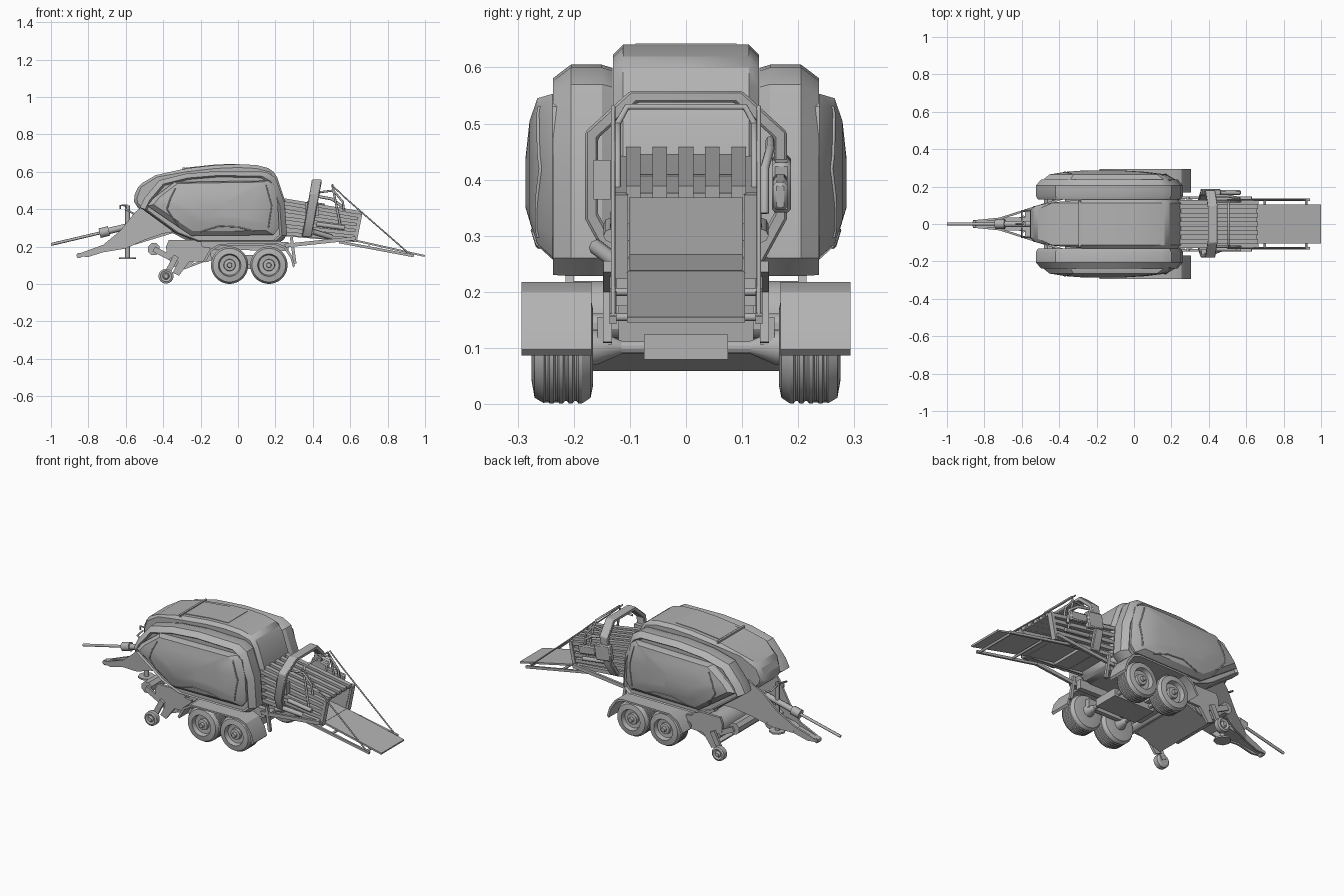
import bpy, bmesh, math
from mathutils import Vector
from mathutils.bvhtree import BVHTree

default = bpy.data.objects.get("Cube")
if default:
    bpy.data.objects.remove(default)

grey = bpy.data.materials.new("plain grey")
grey.use_nodes = True
tone = (0.45, 0.45, 0.45, 1)
grey.diffuse_color = tone
grey.node_tree.nodes["Principled BSDF"].inputs["Base Color"].default_value = tone


def finish(obj, mirror=False, bevel=0):
    bpy.context.collection.objects.link(obj)
    obj.data.materials.append(grey)
    if bevel:
        mod = obj.modifiers.new("bevel", "BEVEL")
        mod.width, mod.segments, mod.limit_method = bevel, 1, "ANGLE"
    if mirror:
        mod = obj.modifiers.new("mirror", "MIRROR")
        mod.use_axis = (False, True, False)
    return obj


def loft(name, rings, closed=False, **opts):
    """Skin a list of equal rings; cap the ends unless the loft is closed."""
    bm = bmesh.new()
    rows = [[bm.verts.new(p) for p in ring] for ring in rings]
    pairs = list(zip(rows, rows[1:])) + ([(rows[-1], rows[0])] if closed else [])
    for a, b in pairs:
        for i in range(len(a)):
            j = (i + 1) % len(a)
            bm.faces.new((a[i], a[j], b[j], b[i]))
    if not closed:
        bm.faces.new(rows[0])
        bm.faces.new(rows[-1])
    bmesh.ops.recalc_face_normals(bm, faces=bm.faces)
    mesh = bpy.data.meshes.new(name)
    bm.to_mesh(mesh)
    bm.free()
    return finish(bpy.data.objects.new(name, mesh), **opts)


def prism(name, outline, y0, y1, **opts):
    return loft(name, [[(x, y, z) for x, z in outline] for y in (y0, y1)], **opts)


def beam(name, start, end, width, height, **opts):
    """Box along a line, width across y and height across the line."""
    a, b = Vector(start), Vector(end)
    d = (b - a).normalized()
    side = Vector((0, 1, 0)) if abs(d.y) < 0.9 else Vector((1, 0, 0))
    up = d.cross(side).normalized() * height / 2
    side = side * width / 2
    corners = (side + up, side - up, -side - up, -side + up)
    return loft(name, [[p + c for c in corners] for p in (a, b)], **opts)


def lathe(name, profile, x, z, sides=32, **opts):
    """Turn (radius, y) points about an axis along y."""
    turns = [math.tau * (i + 0.5) / sides for i in range(sides)]
    return loft(name, [[(x + r * math.cos(t), y, z + r * math.sin(t)) for t in turns]
                       for r, y in profile], **opts)


def tube(name, points, radius, **opts):
    curve = bpy.data.curves.new(name, "CURVE")
    curve.dimensions = "3D"
    curve.bevel_depth, curve.bevel_resolution = radius, 2
    curve.use_fill_caps = True
    spline = curve.splines.new("POLY")
    spline.points.add(len(points) - 1)
    for p, co in zip(spline.points, points):
        p.co = (*co, 1)
    return finish(bpy.data.objects.new(name, curve), **opts)


# Central housing, narrowed at the nose
roof = [(-.55, .42), (-.56, .46), (-.53, .53), (-.44, .582), (-.28, .618), (-.12, .636), (0, .641),
        (.1, .636), (.18, .615), (.21, .57), (.25, .45), (.262, .25), (.22, .22), (-.25, .22), (-.4, .3)]
loft("central_housing", [[(x, s * (.09 if x < -.5 else .13), z) for x, z in roof]
                         for s in (-1, 1)], bevel=.018)
prism("roof_panel", [(-.28, .61), (-.28, .622), (-.12, .639), (0, .643), (0, .63)], -.09, .09)
beam("roof_ridge", (-.29, -.122, .618), (-.29, .122, .618), .012, .012)

# Side shells: chamfered ring with a domed door
shell = [(-.525, .41), (-.5, .46), (-.42, .555), (-.28, .59), (-.1, .605), (.15, .6), (.2, .57),
         (.25, .43), (.262, .26), (.225, .228), (-.22, .228), (-.34, .275)]
door = [(-.485, .418), (-.45, .462), (-.34, .545), (.16, .553), (.19, .53), (.212, .44),
        (.22, .3), (.19, .262), (-.25, .258)]


def scaled_rings(outline, cx, steps):
    """Copies of an outline, each with its scale, y and centre height."""
    return [[(cx + (x - cx) * s, y, cz + (z - cz) * s) for x, z in outline] for s, y, cz in steps]


loft("side_shell", scaled_rings(shell, -.13, [(.97, .131, .4), (1, .15, .4), (1, .205, .4),
                                              (.93, .237, .26), (.9, .225, .28)]), mirror=True)
mesh = loft("side_door", scaled_rings(door, -.18, [(1, .2, .4), (1, .238, .4), (.89, .265, .48),
                                                   (.6, .279, .43), (.3, .286, .39)]),
            mirror=True).data
tree = BVHTree.FromPolygons([v.co for v in mesh.vertices], [p.vertices for p in mesh.polygons])


def crease(name, points):
    """Thin line laid on the door surface."""
    path = []
    for (x0, z0), (x1, z1) in zip(points, points[1:]):
        for k in range(8):
            t = k / 8
            hit = tree.ray_cast(Vector((x0 + (x1 - x0) * t, 1, z0 + (z1 - z0) * t)), Vector((0, -1, 0)))[0]
            if hit:
                path.append(hit)
    tube(name, path, .0035, mirror=True)


crease("door_front_crease", [(-.3, .28), (-.38, .4), (-.36, .46), (-.33, .52)])
crease("door_lower_arc", [(-.2, .28), (-.1, .31), (0, .305), (.1, .278)])
crease("door_rear_crease", [(.15, .53), (.18, .42), (.16, .28)])

# Drawbar: two converging plates, tie plates and hitch
arm = [(-.86, .148), (-.83, .17), (-.72, .21), (-.63, .285), (-.55, .385), (-.48, .44), (-.3, .42),
       (-.28, .29), (-.4, .27), (-.5, .235), (-.6, .19), (-.72, .17), (-.8, .145)]
for label, part in (("front", arm[:3] + arm[-2:]), ("rear", arm[2:-1])):
    slope = .1 if label == "front" else .32
    loft("drawbar_arm_" + label, [[(x, .022 + (x + .72) * slope + t, z) for x, z in part]
                                  for t in (0, .012)], mirror=True)
for name, start, end, width in (("drawbar_nose", (-.86, 0, .154), (-.7, 0, .188), .04),
                                ("drawbar_floor", (-.72, 0, .185), (-.58, 0, .21), .07),
                                ("drawbar_floor_rear", (-.58, 0, .21), (-.35, 0, .28), .16)):
    beam(name, start, end, width, .016)
lathe("hitch_ring", [(.014, -.014), (.014, .014)], -.85, .152, 12)
tube("drive_shaft", [(-.998, 0, .212), (-.73, 0, .275)], .008)
tube("drive_shaft_guard", [(-.74, 0, .272), (-.69, 0, .284)], .026)
tube("drive_shaft_rear", [(-.69, 0, .284), (-.5, 0, .33)], .017)

# Parking jack
tube("jack_leg", [(-.59, 0, .14), (-.59, 0, .42)], .013)
tube("jack_foot", [(-.59, 0, .133), (-.59, 0, .142)], .045)
tube("jack_crank", [(-.59, 0, .42), (-.63, 0, .42), (-.63, 0, .4)], .005)
tube("nose_rail", [(-.53, .07, .36), (-.6, .07, .4), (-.6, .02, .41)], .005, mirror=True)

# Pickup: reel, front roller, side plates, gauge wheels
lathe("pickup_reel", [(.07, -.2), (.07, .2)], -.3, .15, 20)
lathe("front_roller", [(.034, -.2), (.034, .2)], -.45, .187, 8)
lathe("rear_roller", [(.022, -.22), (.022, .22)], -.165, .14, 12)
prism("pickup_side", [(-.385, .2), (-.37, .235), (-.2, .235), (-.19, .2), (-.15, .195), (-.14, .125),
                      (-.21, .12), (-.26, .12), (-.315, .045), (-.35, .06), (-.32, .12), (-.38, .15)],
      .2, .215, mirror=True)
beam("roller_arm", (-.45, .205, .187), (-.36, .205, .14), .012, .03, mirror=True)
beam("gauge_arm", (-.385, .225, .045), (-.33, .225, .15), .014, .03, mirror=True)
lathe("gauge_wheel", [(.03, .222), (.04, .228), (.04, .255), (.03, .26), (.018, .255), (.012, .265)],
      -.385, .042, 20, mirror=True)
beam("pickup_floor", (-.34, 0, .065), (-.18, 0, .125), .39, .012)
beam("feed_channel", (-.25, 0, .2), (0, 0, .17), .24, .12)

# Chassis, axles and wheels
beam("chassis_rail", (-.28, .12, .215), (.27, .12, .2), .03, .05, mirror=True)
beam("axle_box", (-.07, 0, .102), (.19, 0, .102), .15, .045)
beam("wheel_rocker", (-.07, .145, .13), (.19, .145, .13), .025, .05, mirror=True)
tyre = [(.07, .166), (.09, .17), (.1, .185)]
for k in range(4):
    y = .192 + k * .017
    tyre += [(.1, y), (.096, y + .003), (.096, y + .007), (.1, y + .01)]
tyre += [(.09, .27), (.06, .275), (.054, .25), (.032, .248), (.03, .262), (.014, .264), (.012, .28)]
for label, x in (("front", -.045), ("rear", .165)):
    lathe(label + "_wheel", tyre, x, .101, mirror=True)
    lathe(label + "_axle", [(.012, -.17), (.012, .17)], x, .101, 12)
    lathe(label + "_hub_cone", [(.012, .115), (.032, .16), (.032, .19)], x, .101, 16, mirror=True)
fender = [(-.185, .125), (-.15, .185), (-.1, .215), (.21, .218), (.255, .2), (.29, .15), (.305, .097)]
inner = [(x + (.05 - x) * .04, z - .01) for x, z in reversed(fender)]
prism("fender", fender + inner, .168, .293, mirror=True)

# Bale chamber: side walls, ribs, roof rails and plunger block
beam("chamber_block", (.2, 0, .365), (.46, 0, .325), .2, .17)
prism("chamber_wall", [(.2, .455), (.655, .37), (.62, .225), (.2, .26)], .1, .107, mirror=True)
for k in range(5):
    t = k / 4
    beam("side_rib", (.2, .115, .275 + .165 * t), (.625 + .03 * t, .115, .238 + .125 * t),
         .026, .02, mirror=True)
    y = -.094 + .047 * k
    beam("roof_rail", (.2, y, .455), (.66, y, .378), .026, .022)
beam("chamber_roof", (.2, 0, .449), (.655, 0, .372), .2, .008)
beam("end_post", (.655, .118, .375), (.625, .118, .225), .03, .02, mirror=True)
beam("support_arm", (.25, .14, .205), (.63, .14, .245), .014, .02, mirror=True)
beam("support_post", (.285, .14, .25), (.305, .14, .11), .016, .016, mirror=True)

# Density hoop around the chamber
half = [(.1, .558), (.18, .485), (.18, .33), (.138, .253)]
loop = half + [(-y, z) for y, z in reversed(half)]
sections = []
for y, z in loop:
    x = .37 + (z - .26) * .17
    iy, iz = y * .87, .4 + (z - .4) * .87
    sections.append([(x - .026, y, z), (x + .026, y, z), (x + .026, iy, iz), (x - .026, iy, iz)])
loft("density_hoop", sections, closed=True, bevel=.004)
beam("knotter_box", (.36, .17, .4), (.46, .17, .385), .034, .09, bevel=.006)
beam("knotter_box_rear", (.46, .168, .385), (.57, .168, .37), .026, .05, bevel=.006)
beam("control_box", (.36, -.15, .4), (.43, -.15, .4), .03, .07)
tube("side_cylinder", [(.4, -.16, .28), (.5, -.12, .25)], .014)
tube("side_hose", [(.42, .15, .47), (.5, .15, .455), (.55, .14, .42), (.56, .14, .34)], .008)
tube("ram", [(.42, .135, .32), (.57, .135, .3)], .012, mirror=True)

# Handrail over the chamber with side links
tube("handrail", [(.55, .13, .3), (.51, .122, .5), (.505, .105, .53),
                  (.505, -.105, .53), (.51, -.122, .5), (.55, -.13, .3)], .006)
tube("rail_link", [(.43, .122, .49), (.51, .122, .5), (.56, .122, .44), (.57, .122, .37)], .006, mirror=True)

# Folding chute with side rails and stays
beam("chute", (.44, 0, .262), (.63, 0, .232), .2, .012)
beam("chute_ramp", (.63, 0, .232), (.998, 0, .15), .21, .01)
beam("chute_rail", (.54, .13, .225), (.94, .13, .15), .012, .014, mirror=True)
for x, z in ((.7, .2), (.92, .155)):
    tube("chute_cross_tube", [(x, -.135, z), (x, .135, z)], .007)
tube("chute_stay", [(.5, .13, .53), (.58, .13, .455), (.92, .13, .158)], .004, mirror=True)

# Smooth shading with sharp edges kept
bpy.ops.object.select_all(action="DESELECT")
for obj in bpy.context.collection.objects:
    if obj.type == "MESH" and grey.name in obj.data.materials:
        obj.select_set(True)
        bpy.context.view_layer.objects.active = obj
bpy.ops.object.shade_smooth_by_angle(angle=math.radians(30))
